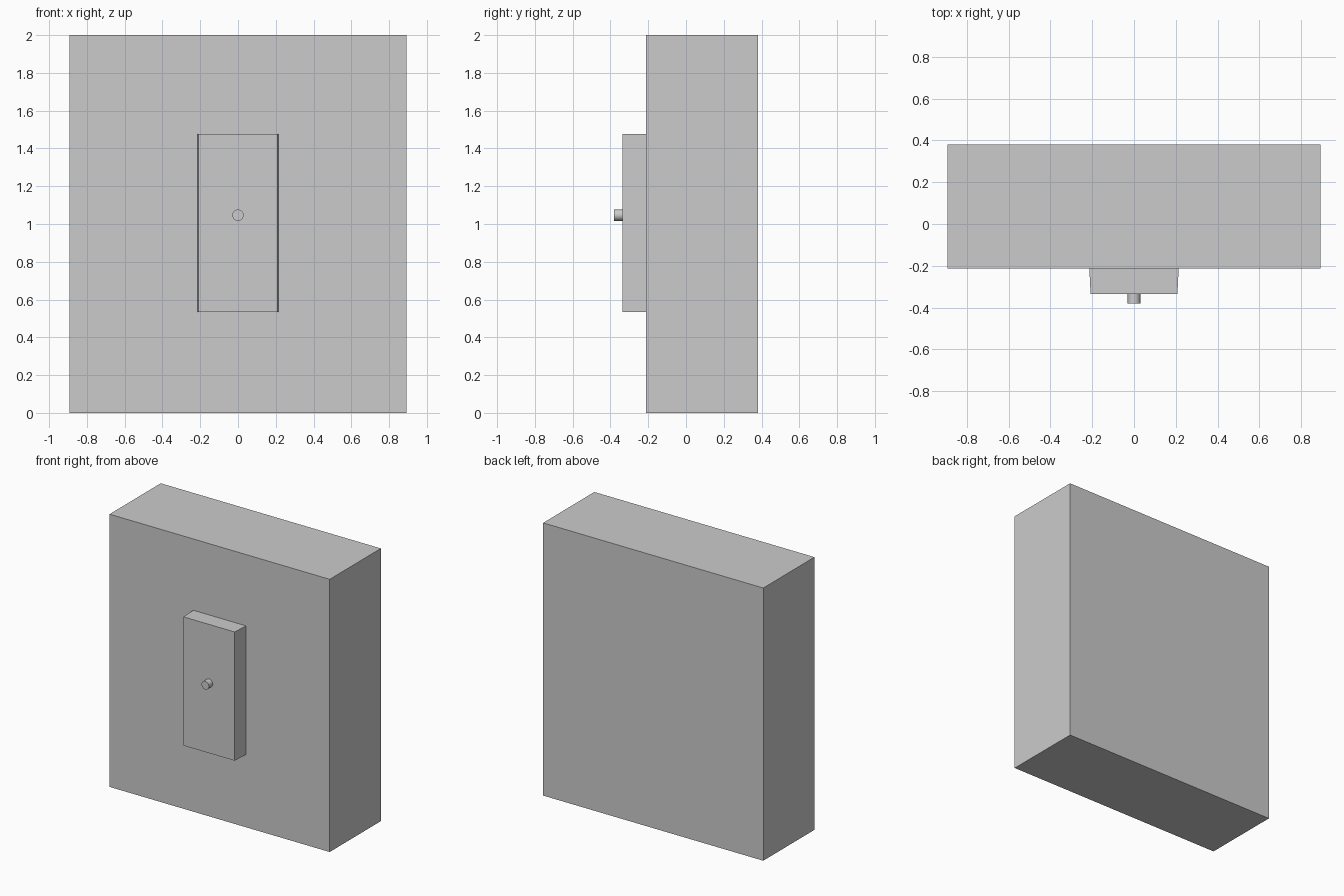
import bpy, bmesh, math
from mathutils import Matrix

if "Cube" in bpy.data.objects:
    bpy.data.objects.remove(bpy.data.objects["Cube"])

def finish(name, bm):
    bmesh.ops.recalc_face_normals(bm, faces=bm.faces)
    mesh = bpy.data.meshes.new(name)
    bm.to_mesh(mesh)
    bm.free()
    obj = bpy.data.objects.new(name, mesh)
    bpy.context.collection.objects.link(obj)
    return obj

def block(name, half_w, y0, y1, z0, z1, inset=0.0):
    """Box spanning the given ranges; the front face is narrowed by inset."""
    bm = bmesh.new()
    bmesh.ops.create_cube(bm, size=1)
    for v in bm.verts:
        front = v.co.y < 0
        w = half_w - (inset if front else 0)
        v.co = (math.copysign(w, v.co.x), y0 if front else y1,
                z0 if v.co.z < 0 else z1)
    return finish(name, bm)

# Large upright slab
block("main_slab", 0.893, -0.213, 0.38, 0.0, 2.0)

# Raised front panel, sides tapering slightly toward the front
block("front_panel", 0.214, -0.335, -0.21, 0.533, 1.477, inset=0.006)

# Small round knob on the panel
bm = bmesh.new()
turn = Matrix.Translation((0, -0.355, 1.047)) @ Matrix.Rotation(math.pi / 2, 4, 'X')
bmesh.ops.create_cone(bm, cap_ends=True, segments=24, radius1=0.03, radius2=0.03,
                      depth=0.05, matrix=turn)
knob = finish("knob", bm)
bpy.context.view_layer.objects.active = knob
knob.select_set(True)
bpy.ops.object.shade_smooth_by_angle(angle=math.radians(35))
